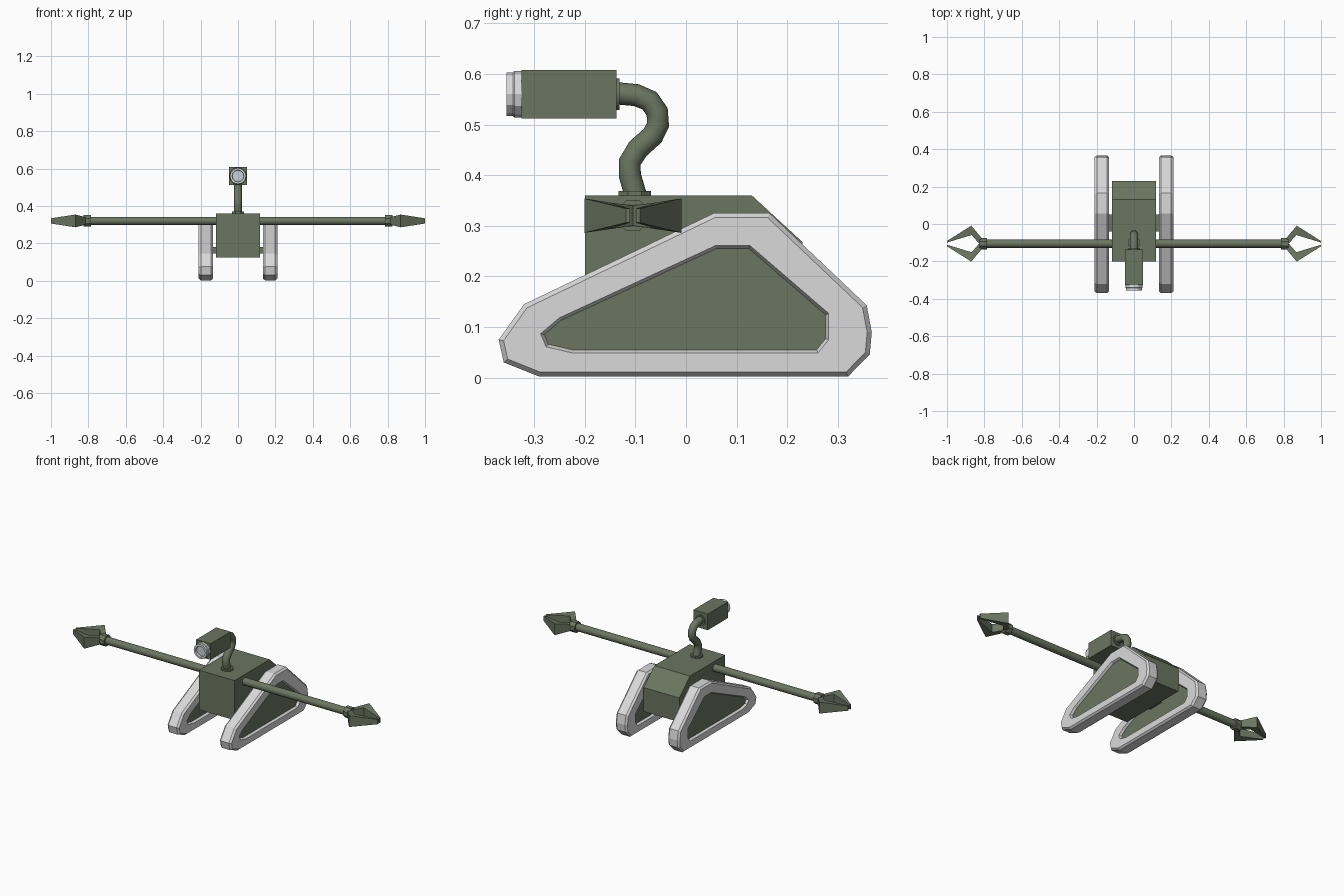
import bpy, bmesh, math
from mathutils import Vector, Matrix

if "Cube" in bpy.data.objects:
    bpy.data.objects.remove(bpy.data.objects["Cube"])


def material(name, rgb):
    m = bpy.data.materials.new(name)
    m.diffuse_color = (*rgb, 1)
    m.use_nodes = True
    m.node_tree.nodes["Principled BSDF"].inputs["Base Color"].default_value = m.diffuse_color
    return m


GREEN = material("olive green", (0.145, 0.182, 0.118))
WHITE = material("light grey", (0.70, 0.70, 0.70))
GLASS = material("pale glass", (0.58, 0.65, 0.68))


def finish(name, bm, mat, smooth=False):
    bmesh.ops.recalc_face_normals(bm, faces=bm.faces)
    me = bpy.data.meshes.new(name)
    bm.to_mesh(me)
    bm.free()
    me.materials.append(mat)
    ob = bpy.data.objects.new(name, me)
    bpy.context.collection.objects.link(ob)
    if smooth:
        bpy.ops.object.select_all(action='DESELECT')
        ob.select_set(True)
        bpy.context.view_layer.objects.active = ob
        bpy.ops.object.shade_smooth_by_angle(angle=math.radians(35))
    return ob


def loft(name, rings, mat, closed=False):
    """Join rings of equal length; cap the ends, or close the last ring to the first."""
    bm = bmesh.new()
    vs = [[bm.verts.new(p) for p in r] for r in rings]
    pairs = list(zip(vs, vs[1:])) + ([(vs[-1], vs[0])] if closed else [])
    for a, b in pairs:
        for i in range(len(a)):
            j = (i + 1) % len(a)
            bm.faces.new((a[i], a[j], b[j], b[i]))
    if not closed:
        bm.faces.new(vs[0])
        bm.faces.new(vs[-1])
    return finish(name, bm, mat)


def box(name, lo, hi, mat):
    lo, hi = Vector(lo), Vector(hi)
    bm = bmesh.new()
    bmesh.ops.create_cube(bm, size=1, matrix=Matrix.Translation((lo + hi) / 2)
                          @ Matrix.Diagonal((*(hi - lo), 1)))
    return finish(name, bm, mat)


def cyl(name, a, b, r, mat, n=16, smooth=True, turn=0):
    a, b = Vector(a), Vector(b)
    rot = (b - a).to_track_quat('Z', 'Y').to_matrix().to_4x4()
    bm = bmesh.new()
    bmesh.ops.create_cone(bm, cap_ends=True, segments=n, radius1=r, radius2=r, depth=(b - a).length,
                          matrix=Matrix.Translation((a + b) / 2) @ rot @ Matrix.Rotation(turn, 4, 'Z'))
    return finish(name, bm, mat, smooth)


def inset(poly, d):
    """Shrink a convex clockwise outline by d (negative grows it)."""
    out = []
    for i, p in enumerate(poly):
        p, q, o = Vector(p), Vector(poly[(i + 1) % len(poly)]), Vector(poly[i - 1])
        e1, e2 = (p - o).normalized(), (q - p).normalized()
        n1, n2 = Vector((e1.y, -e1.x)), Vector((e2.y, -e2.x))
        out.append(p + (n1 + n2) * d / (1 + n1.dot(n2)))
    return out


def at_x(poly, x):
    return [(x, p[0], p[1]) for p in poly]


# Hull with sloping rear top
hull = [(-0.2, 0.125), (-0.2, 0.36), (0.13, 0.36), (0.23, 0.268), (0.23, 0.125)]
loft("hull", [at_x(hull, -0.117), at_x(hull, 0.117)], GREEN)

# Track outlines (y, z), clockwise
outer = [(-0.29, 0.002), (-0.36, 0.03), (-0.37, 0.075), (-0.32, 0.145), (0.055, 0.325),
         (0.165, 0.325), (0.357, 0.143), (0.367, 0.09), (0.363, 0.046), (0.32, 0.002)]
hole = [(-0.225, 0.055), (-0.272, 0.066), (-0.28, 0.085), (-0.247, 0.113), (0.06, 0.255),
        (0.124, 0.255), (0.276, 0.124), (0.276, 0.077), (0.258, 0.055)]
hole_rim = inset(hole, -0.006)


def track_ring(side, cx, h):
    """Chamfered loop: outer wall, side faces with the opening, and inner wall."""
    bm = bmesh.new()

    def ring(poly, x):
        v = [bm.verts.new(p) for p in at_x(poly, cx + x)]
        e = [bm.edges.new((v[i], v[(i + 1) % len(v)])) for i in range(len(v))]
        return v, e

    def bridge(a, b):
        n = len(a)
        for i in range(n):
            bm.faces.new((a[i], a[(i + 1) % n], b[(i + 1) % n], b[i]))

    face_edge = inset(outer, 0.009)
    o = [ring(face_edge, -h), ring(outer, -h + 0.011), ring(outer, h - 0.011), ring(face_edge, h)]
    i = [ring(hole_rim, -h), ring(hole, -h + 0.012), ring(hole, h - 0.012), ring(hole_rim, h)]
    for rings in (o, i):
        for a, b in zip(rings, rings[1:]):
            bridge(a[0], b[0])
    for k in (0, 3):
        bmesh.ops.triangle_fill(bm, use_beauty=True, use_dissolve=True, edges=o[k][1] + i[k][1])
    return finish(side + "_track", bm, WHITE)


for side, s in (("left", -1), ("right", 1)):
    cx = s * 0.172
    track_ring(side, cx, 0.038)
    # Recessed panel filling the track opening, and its mount on the hull
    panel = inset(hole, -0.003)
    loft(side + "_track_panel", [at_x(panel, cx - 0.024), at_x(panel, cx + 0.024)], GREEN)
    xs = sorted((s * 0.11, s * 0.155))
    box(side + "_track_mount", (xs[0], -0.04, 0.145), (xs[1], 0.052, 0.18), GREEN)

    # Arm, wrist collar and two-fingered claw
    ay, az = -0.105, 0.32
    cyl(side + "_arm", (s * 0.11, ay, az), (s * 0.80, ay, az), 0.022, GREEN)
    cyl(side + "_wrist", (s * 0.785, ay, az), (s * 0.825, ay, az), 0.033, GREEN, 8, False, math.pi / 8)
    for part, t in (("front", -1), ("back", 1)):
        # stations: outer (x, y), inner (x, y), outer and inner half heights
        stations = [((0.815, 0.030), (0.828, 0.000), 0.020, 0.020),
                    ((0.870, 0.096), (0.868, 0.046), 0.034, 0.026),
                    ((1.000, 0.014), (1.000, 0.006), 0.014, 0.014)]
        rings = []
        for (ox, oy), (ix, iy), ho, hi in stations:
            rings.append([(s * ox, ay + t * oy, az - ho), (s * ox, ay + t * oy, az + ho),
                          (s * ix, ay + t * iy, az + hi), (s * ix, ay + t * iy, az - hi)])
        loft(side + "_claw_" + part, rings, GREEN)

# Bent neck swept along a path
path = [(-0.100, 0.362), (-0.111, 0.400), (-0.111, 0.426), (-0.095, 0.452), (-0.066, 0.478),
        (-0.055, 0.500), (-0.057, 0.525), (-0.072, 0.547), (-0.098, 0.558), (-0.140, 0.562)]
curve = bpy.data.curves.new("neck", 'CURVE')
curve.dimensions = '3D'
curve.bevel_depth = 0.022
curve.bevel_resolution = 4
sp = curve.splines.new('POLY')
sp.points.add(len(path) - 1)
for pt, (y, z) in zip(sp.points, path):
    pt.co = (0, y, z, 1)
curve.materials.append(GREEN)
neck = bpy.data.objects.new("neck", curve)
bpy.context.collection.objects.link(neck)
bpy.ops.object.select_all(action='DESELECT')
neck.select_set(True)
bpy.context.view_layer.objects.active = neck
bpy.ops.object.convert(target='MESH')
bpy.ops.object.shade_smooth_by_angle(angle=math.radians(50))
cyl("neck_base", (0, -0.101, 0.355), (0, -0.101, 0.369), 0.035, GREEN, 8, False, math.pi / 8)
cyl("neck_head_collar", (0, -0.138, 0.56), (0, -0.131, 0.56), 0.031, GREEN)

# Camera head with a stepped, hollow lens barrel
box("camera_box", (-0.047, -0.325, 0.512), (0.047, -0.137, 0.608), GREEN)
rings = []
for y, r in ((-0.322, 0.046), (-0.339, 0.046), (-0.342, 0.043), (-0.355, 0.043),
             (-0.355, 0.032), (-0.340, 0.030)):
    rings.append([(r * math.cos(k * math.pi / 6), y, 0.56 + r * math.sin(k * math.pi / 6))
                  for k in range(12)])
loft("lens_barrel", rings, WHITE)
cyl("lens_glass", (0, -0.338, 0.56), (0, -0.343, 0.56), 0.0305, GLASS, 12, False)
